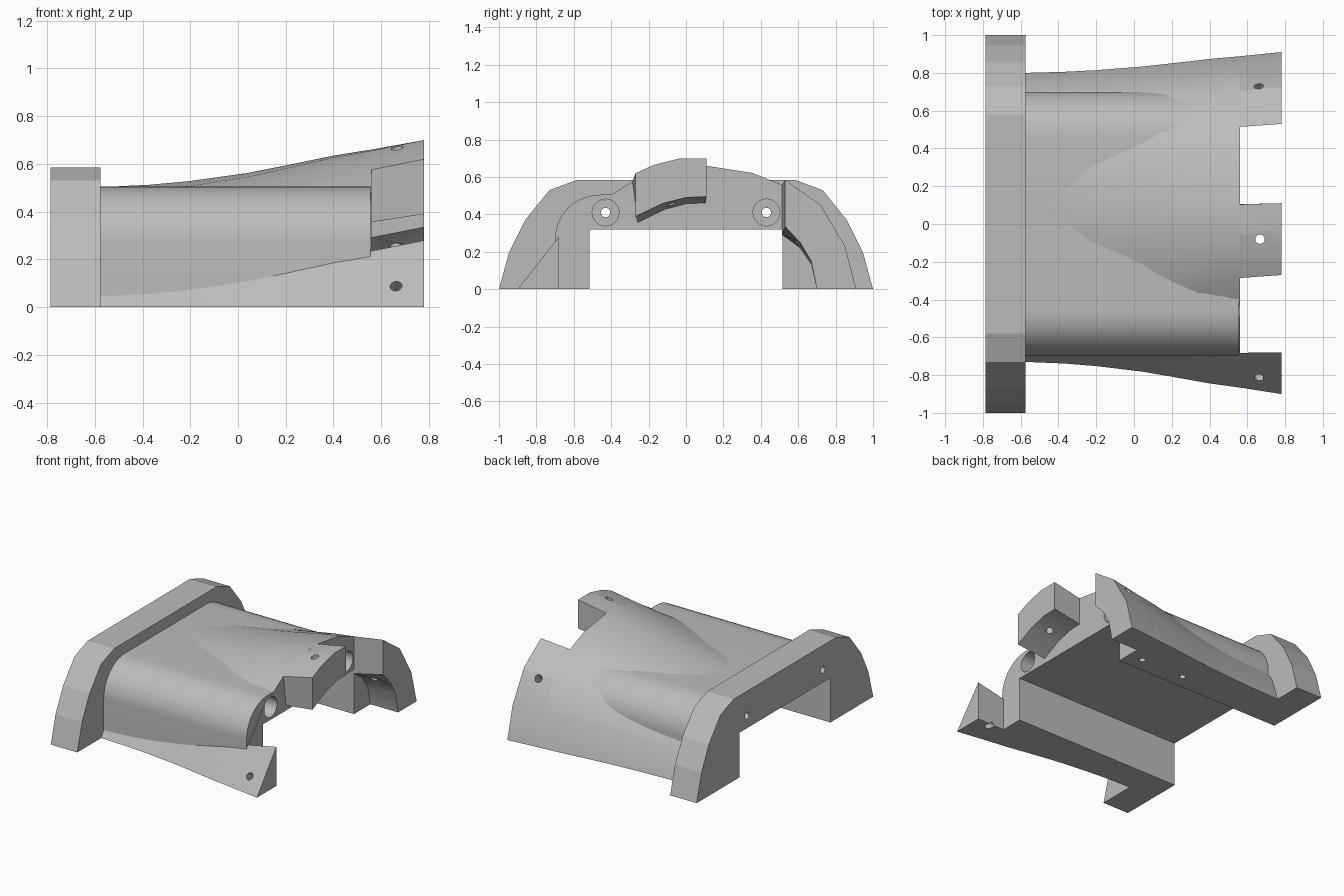
import bpy, bmesh, math
from mathutils import Vector

cube = bpy.data.objects.get("Cube")
if cube:
    bpy.data.objects.remove(cube, do_unlink=True)

grey = bpy.data.materials.new("plain grey")
grey.use_nodes = True
grey.diffuse_color = (0.5, 0.5, 0.5, 1)
grey.node_tree.nodes["Principled BSDF"].inputs["Base Color"].default_value = grey.diffuse_color

X_BACK, X_FLANGE, X_BODY, X_TIP = -0.785, -0.575, 0.56, 0.78
NOTCH_Y, NOTCH_Z = 0.515, 0.32
NOTCH = [(NOTCH_Y, 0), (NOTCH_Y, NOTCH_Z), (-NOTCH_Y, NOTCH_Z), (-NOTCH_Y, 0)]


def loft(name, sections):
    """Solid through (x, [(y, z), ...]) sections with equal point counts."""
    bm = bmesh.new()
    rings = [[bm.verts.new((x, y, z)) for y, z in pts] for x, pts in sections]
    n = len(rings[0])
    for a, b in zip(rings, rings[1:]):
        for i in range(n):
            j = (i + 1) % n
            bm.faces.new((a[i], a[j], b[j], b[i]))
    bm.faces.new(rings[0][::-1])
    bm.faces.new(rings[-1])
    bmesh.ops.recalc_face_normals(bm, faces=bm.faces)
    mesh = bpy.data.meshes.new(name)
    bm.to_mesh(mesh)
    bm.free()
    obj = bpy.data.objects.new(name, mesh)
    bpy.context.collection.objects.link(obj)
    mesh.materials.append(grey)
    return obj


def drill(name, center, direction, radius, length, targets):
    """Cut a round hole in each target."""
    bpy.ops.mesh.primitive_cylinder_add(vertices=24, radius=radius, depth=length, location=center)
    cutter = bpy.context.object
    cutter.name = name
    cutter.rotation_euler = Vector(direction).to_track_quat("Z", "Y").to_euler()
    cutter.data.materials.append(grey)
    cutter.hide_render = True
    cutter.hide_set(True)
    for obj in targets:
        mod = obj.modifiers.new(name, "BOOLEAN")
        mod.operation = "DIFFERENCE"
        mod.solver = "EXACT"
        mod.object = cutter


# Shell outlines at the flange and at the tips of the tabs
START = [(-.73, 0), (-.71, .03), (-.69, .06), (-.56, .36), (-.35, .40), (-.25, .43), (-.1, .48),
         (.08, .503), (.3, .485), (.45, .45), (.62, .34), (.74, .18), (.8, 0)]
END = [(-.9, 0), (-.79, .14), (-.68, .28), (-.5, .45), (-.27, .62), (-.17, .665), (-.03, .7),
       (.11, .7), (.37, .655), (.53, .585), (.72, .45), (.85, .23), (.91, 0)]
FLARE = [(X_FLANGE, 0), (-.37, .05), (-.2, .13), (.04, .3), (.2, .46), (.4, .67), (X_BODY, .8), (X_TIP, 1)]


def outline(t):
    return [(a[0] + (b[0] - a[0]) * t, a[1] + (b[1] - a[1]) * t) for a, b in zip(START, END)]


# End flange
half = [(1, 0), (.945, .2), (.86, .37), (.73, .53), (.58, .585)]
arch = [(-y, z) for y, z in half] + half[::-1]
flange = loft("end_flange", [(x, arch + NOTCH) for x in (X_BACK, X_FLANGE)])

# Flared outer shell
shell = loft("flared_shell", [(x, outline(t) + NOTCH) for x, t in FLARE[:-1]])

# Straight core with rounded shoulders
half = [(.7, 0)]
for i in range(13):
    a = math.radians(90 * i / 12)
    half.append((.46 + .24 * math.cos(a), .27 + .235 * math.sin(a)))
profile = [(-y, z) for y, z in half] + half[::-1]
core = loft("rounded_core", [(x, profile + NOTCH) for x in (X_FLANGE, X_BODY - .004)])

# Three tabs that continue the shell
root, tip = outline(.79), END
root_x = X_BODY - .01


def tab(name, first, last, inner_root, inner_tip):
    return loft(name, [(root_x, root[first:last] + inner_root), (X_TIP, tip[first:last] + inner_tip)])


under = [(.11, .495), (0, .49), (-.12, .46), (-.27, .39)]
top_tab = tab("top_tab", 4, 8, [(y * .95, z - .035) for y, z in under], under)
inside = [(.7, 0), (.67, .15), (.61, .25), (.53, .335)]
left_tab = tab("back_tab", 9, 13, [(y, z * .88) for y, z in inside[:-1]] + [(root[9][0], .29)], inside)
right_tab = tab("front_tab", 0, 3, [(root[2][0], 0)], [(-.68, 0)])

# Long bolt holes with counterbores
for side in (-1, 1):
    drill("bolt_hole", (0, side * .43, .41), (1, 0, 0), .025, 2, [flange, shell, core])
    drill("bolt_counterbore", (X_BODY, side * .43, .41), (1, 0, 0), .072, .2, [shell, core])

# Screw holes in the tabs and under the legs
drill("top_screw_hole", (.667, -.08, .6), (0, 0, 1), .025, .6, [top_tab])
drill("back_screw_hole", (.66, .735, .41), (0, .65, .75), .025, .7, [left_tab])
drill("front_screw_hole", (.662, -.815, .09), (0, -.79, .62), .025, .5, [right_tab])
for x in (.1, .45):
    drill("leg_hole", (x, .62, 0), (0, 0, 1), .022, .2, [shell, core])

# Smooth the curved parts while keeping crisp edges
for obj in (shell, core, top_tab, left_tab):
    bpy.ops.object.select_all(action="DESELECT")
    obj.select_set(True)
    bpy.context.view_layer.objects.active = obj
    bpy.ops.object.shade_smooth_by_angle(angle=math.radians(32))
